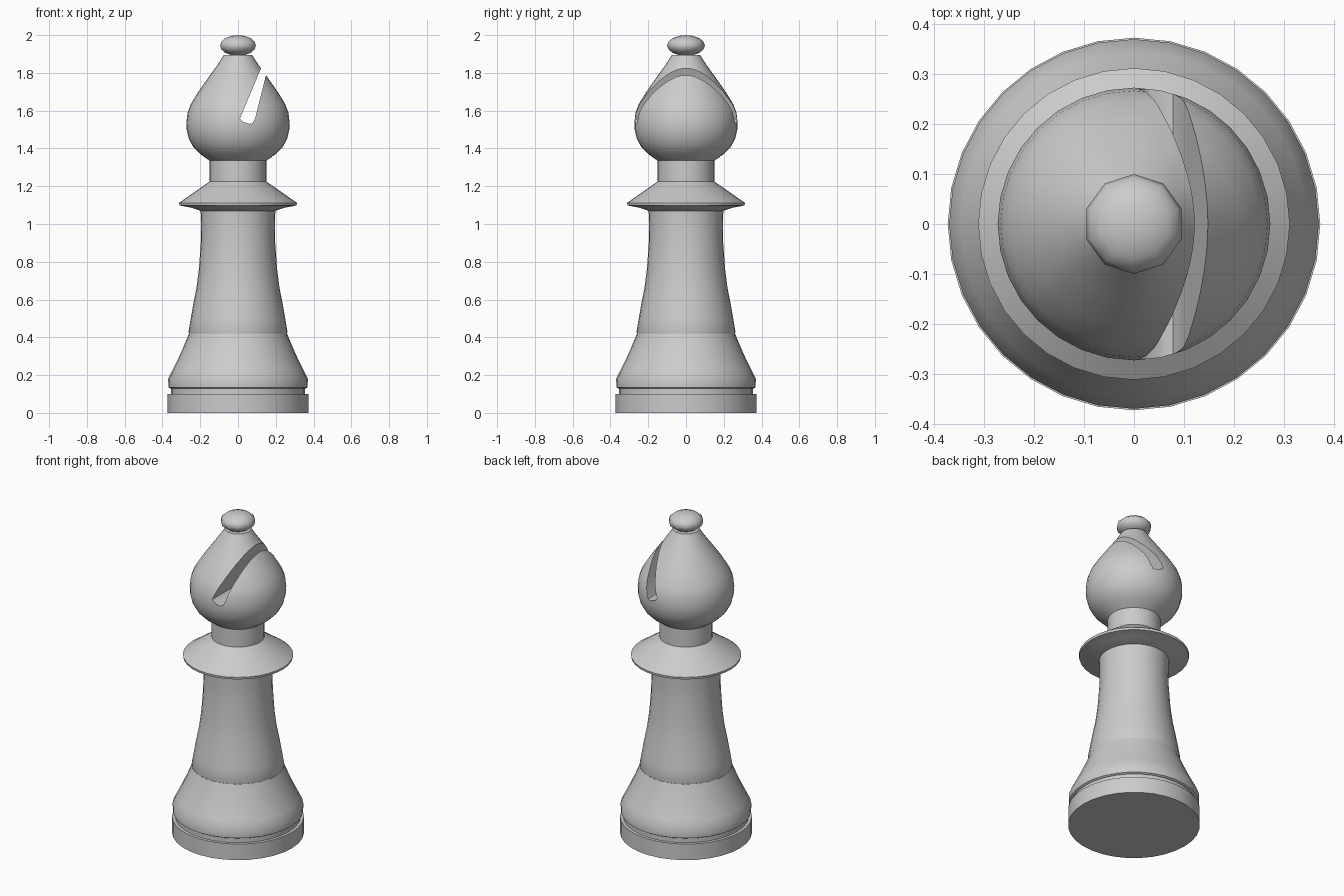
import bpy, bmesh
from math import cos, sin, pi, radians

if "Cube" in bpy.data.objects:
    bpy.data.objects.remove(bpy.data.objects["Cube"])


def finish(obj, angle=32):
    bpy.ops.object.select_all(action='DESELECT')
    obj.select_set(True)
    bpy.context.view_layer.objects.active = obj
    bpy.ops.object.shade_smooth_by_angle(angle=radians(angle))


def make_object(name, bm):
    bmesh.ops.recalc_face_normals(bm, faces=bm.faces)
    mesh = bpy.data.meshes.new(name)
    bm.to_mesh(mesh)
    bm.free()
    obj = bpy.data.objects.new(name, mesh)
    bpy.context.collection.objects.link(obj)
    return obj


def lathe(name, profile, sides=32):
    """Revolve (radius, z) points around the z axis, capping both ends."""
    bm = bmesh.new()
    rings = [[bm.verts.new((r * cos(2 * pi * i / sides), r * sin(2 * pi * i / sides), z))
              for i in range(sides)] for r, z in profile]
    for a, b in zip(rings, rings[1:]):
        for i in range(sides):
            j = (i + 1) % sides
            bm.faces.new((a[i], a[j], b[j], b[i]))
    bm.faces.new(rings[0])
    bm.faces.new(rings[-1])
    return make_object(name, bm)


# Base disc with the recessed groove above it
finish(lathe("base", [(0.373, 0), (0.373, 0.10), (0.355, 0.10), (0.355, 0.13)]))

# Flared foot
finish(lathe("foot", [(0.36, 0.13), (0.368, 0.135), (0.37, 0.18), (0.345, 0.23),
                      (0.318, 0.285), (0.293, 0.34), (0.272, 0.39), (0.26, 0.42)]))

# Tapering stem
finish(lathe("stem", [(0.255, 0.405), (0.262, 0.43), (0.25, 0.50), (0.236, 0.58),
                      (0.22, 0.66), (0.207, 0.76), (0.197, 0.90), (0.195, 1.0),
                      (0.198, 1.075)]))

# Collar and neck
finish(lathe("collar", [(0.198, 1.07), (0.25, 1.087), (0.31, 1.098), (0.312, 1.112),
                        (0.15, 1.225), (0.15, 1.335)]))

# Teardrop head
head = lathe("head", [(0.15, 1.335), (0.20, 1.37), (0.235, 1.405), (0.26, 1.45),
                      (0.272, 1.50), (0.273, 1.54), (0.267, 1.59), (0.25, 1.635),
                      (0.21, 1.70), (0.15, 1.785), (0.11, 1.84), (0.075, 1.895)])

# Slanted slot cut through the head, front to back
outline = [(0.01, 1.557), (0.028, 1.541), (0.06, 1.53), (0.078, 1.534),
           (0.091, 1.56), (0.176, 1.90), (0.153, 1.90)]
bm = bmesh.new()
front = bm.faces.new([bm.verts.new((x, -0.5, z)) for x, z in outline])
new = bmesh.ops.extrude_face_region(bm, geom=[front])["geom"]
bmesh.ops.translate(bm, vec=(0, 1, 0),
                    verts=[v for v in new if isinstance(v, bmesh.types.BMVert)])
if not any(len(f.verts) == len(outline) and f.calc_center_median().y < -0.4 for f in bm.faces):
    bmesh.ops.holes_fill(bm, edges=bm.edges)
cutter = make_object("slot_cutter", bm)
cutter.hide_render = True
cut = head.modifiers.new("slot", 'BOOLEAN')
cut.operation = 'DIFFERENCE'
cut.solver = 'EXACT'
cut.object = cutter
bpy.context.view_layer.objects.active = head
bpy.ops.object.modifier_apply(modifier=cut.name)
bpy.data.objects.remove(cutter)
finish(head)

# Flattened ball finial
bm = bmesh.new()
bmesh.ops.create_uvsphere(bm, u_segments=10, v_segments=8, radius=1)
bmesh.ops.scale(bm, vec=(0.1, 0.1, 0.055), verts=bm.verts)
bmesh.ops.translate(bm, vec=(0, 0, 1.945), verts=bm.verts)
finish(make_object("finial", bm), 60)
